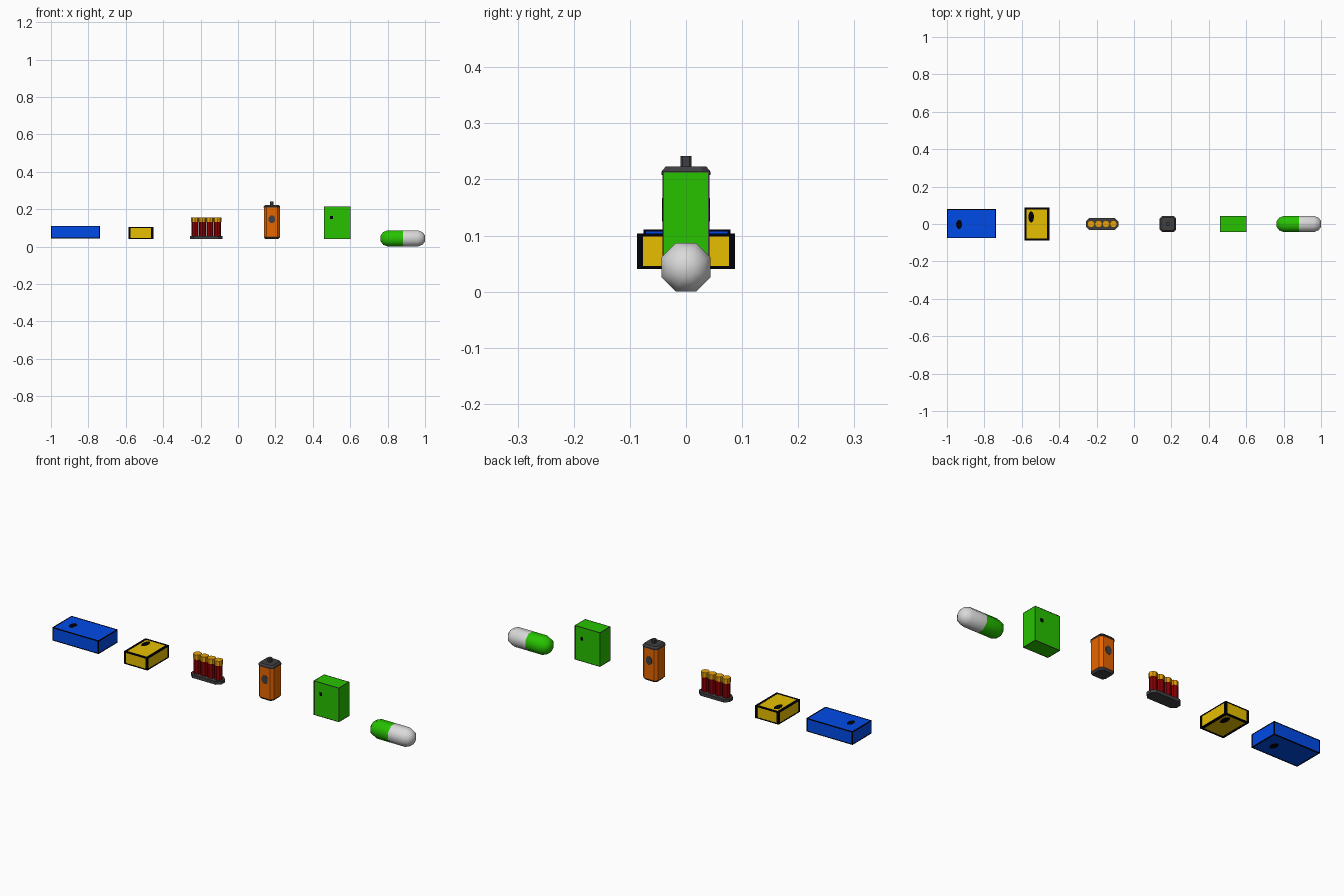
import bpy, bmesh, math
from mathutils import Matrix, Vector

if "Cube" in bpy.data.objects:
    bpy.data.objects.remove(bpy.data.objects["Cube"])


def mat(name, r, g, b):
    m = bpy.data.materials.new(name)
    m.diffuse_color = (r, g, b, 1)
    m.use_nodes = True
    m.node_tree.nodes["Principled BSDF"].inputs["Base Color"].default_value = m.diffuse_color
    return m


BLUE = mat("blue", 0.0, 0.07, 0.8)
NAVY = mat("near black", 0.0, 0.0, 0.003)
YELLOW = mat("yellow", 0.8, 0.52, 0.0)
RED = mat("dark red", 0.26, 0.0, 0.001)
BRASS = mat("brass", 0.8, 0.36, 0.004)
GREY = mat("dark grey", 0.05, 0.05, 0.055)
ORANGE = mat("orange", 0.85, 0.14, 0.0)
GREEN = mat("green", 0.02, 0.54, 0.0)
WHITE = mat("white", 0.7, 0.7, 0.7)


def finish(name, bm, *mats):
    bmesh.ops.recalc_face_normals(bm, faces=bm.faces)
    me = bpy.data.meshes.new(name)
    bm.to_mesh(me)
    bm.free()
    for m in mats:
        me.materials.append(m)
    ob = bpy.data.objects.new(name, me)
    bpy.context.collection.objects.link(ob)
    return ob


def add_box(bm, lo, hi):
    lo, hi = Vector(lo), Vector(hi)
    size = hi - lo
    bmesh.ops.create_cube(bm, size=1, matrix=Matrix.Translation((lo + hi) / 2)
                          @ Matrix.Diagonal((*size, 1)))


def loft(name, sections, *mats, rule=None):
    """Skin a list of closed point loops and cap both ends."""
    bm = bmesh.new()
    rings = [[bm.verts.new(p) for p in s] for s in sections]
    n = len(rings[0])
    for k, (a, b) in enumerate(zip(rings, rings[1:])):
        for i in range(n):
            f = bm.faces.new((a[i], a[(i + 1) % n], b[(i + 1) % n], b[i]))
            f.material_index = rule(k) if rule else 0
    for ring, k in ((rings[0], 0), (rings[-1], len(rings) - 2)):
        bm.faces.new(ring).material_index = rule(k) if rule else 0
    return finish(name, bm, *mats)


def cut_rect(cx, hx, hy, c, z):
    """Rectangle with chamfered corners, at height z."""
    pts = [(hx, hy - c), (hx - c, hy), (c - hx, hy), (-hx, hy - c),
           (-hx, c - hy), (c - hx, -hy), (hx - c, -hy), (hx, c - hy)]
    return [(cx + x, y, z) for x, y in pts]


def carton(name, lo, hi, colour, trim, tx, ty, tz):
    """Box with raised trim bars; t* is the trim width along each axis."""
    bm = bmesh.new()
    g = 0.0008
    add_box(bm, [v + g for v in lo], [v - g for v in hi])
    finish(name + "_body", bm, colour)
    bm = bmesh.new()
    t = (tx, ty, tz)
    for axis in range(3):
        u, v = [a for a in range(3) if a != axis]
        for su in (0, 1):
            for sv in (0, 1):
                a, b = list(lo), list(hi)
                for k, s in ((u, su), (v, sv)):
                    if s:
                        a[k] = hi[k] - t[k]
                    else:
                        b[k] = lo[k] + t[k]
                add_box(bm, a, b)
    finish(name + "_trim", bm, trim)


def spot(name, centre, rx, ry, axis, m, sides=12, depth=0.003):
    """Thin oval plate facing along z or y."""
    bm = bmesh.new()
    rot = Matrix.Rotation(math.pi / 2, 4, 'X') if axis == 'y' else Matrix()
    bmesh.ops.create_cone(bm, cap_ends=True, segments=sides, radius1=1, radius2=1, depth=depth,
                          matrix=Matrix.Translation(centre) @ rot @ Matrix.Diagonal((rx, ry, 1, 1))
                          @ Matrix.Rotation(math.pi / sides, 4, 'Z'))
    finish(name, bm, m)


# Blue box with an oval on top and bottom
carton("blue_box", (-1.0, -0.076, 0.044), (-0.738, 0.079, 0.111), BLUE, NAVY, 0.005, 0.005, 0.004)
spot("blue_box_top_spot", (-0.935, -0.002, 0.11), 0.016, 0.025, 'z', NAVY, depth=0.002)
spot("blue_box_bottom_spot", (-0.805, -0.002, 0.045), 0.016, 0.025, 'z', NAVY, depth=0.002)

# Yellow box with an oval on top and bottom
carton("yellow_box", (-0.586, -0.087, 0.04), (-0.453, 0.087, 0.104), YELLOW, NAVY, 0.012, 0.010, 0.006)
spot("yellow_box_top_spot", (-0.55, 0.038, 0.103), 0.015, 0.03, 'z', NAVY, depth=0.002)
spot("yellow_box_bottom_spot", (-0.49, 0.038, 0.041), 0.015, 0.03, 'z', NAVY, depth=0.002)

# Four shells on a clip
loft("shell_clip", [cut_rect(-0.17, 0.087, 0.033, 0.02, z) for z in (0.04, 0.056)], GREY)
for i in range(4):
    cx = -0.23 + i * 0.04
    prof = [(0.019, 0.05), (0.019, 0.13), (0.0205, 0.1301), (0.0205, 0.155)]
    loft(f"shell_{i + 1}",
         [[(cx + r * math.cos(a * math.pi / 4), r * math.sin(a * math.pi / 4), z)
           for a in range(8)] for r, z in prof],
         RED, BRASS, rule=lambda k: int(k > 0))

# Orange canister with grey caps, pin and discs
GX = 0.181
loft("canister_body", [cut_rect(GX, 0.0425, 0.0415, 0.013, z) for z in (0.05, 0.208)], ORANGE)
loft("canister_bottom_cap", [cut_rect(GX, 0.035, 0.034, 0.011, 0.04),
                             cut_rect(GX, 0.0425, 0.0415, 0.013, 0.05)], GREY)
loft("canister_top_cap", [cut_rect(GX, 0.0435, 0.0435, 0.013, 0.208),
                          cut_rect(GX, 0.0435, 0.0435, 0.013, 0.214),
                          cut_rect(GX, 0.036, 0.036, 0.011, 0.223)], GREY)
loft("canister_pin", [cut_rect(GX, 0.01, 0.01, 0.004, z) for z in (0.222, 0.242)], GREY)
for side, y in (("front", -0.0415), ("back", 0.0415)):
    spot(f"canister_{side}_disc", (GX, y, 0.146), 0.018, 0.023, 'y', GREY, 8)

# Tall green box with small marks
carton("green_box", (0.459, -0.042, 0.04), (0.602, 0.042, 0.215), GREEN, GREY, 0.0025, 0.0025, 0.0025)
spot("green_box_front_mark", (0.499, -0.0415, 0.156), 0.011, 0.012, 'y', NAVY, 4, 0.002)
spot("green_box_back_mark", (0.562, 0.0415, 0.156), 0.011, 0.012, 'y', NAVY, 4, 0.002)

# Two-colour capsule lying along x
half = [(0.0, 0.0435), (0.08, 0.0435), (0.105, 0.034), (0.1185, 0.016)]
prof = [(-d, r) for d, r in half[::-1]] + half[1:]
k8 = 1 / math.cos(math.pi / 8)
pill = loft("capsule",
            [[(0.8815 + d, r * k8 * math.cos((a + 0.5) * math.pi / 4),
               0.0435 + r * k8 * math.sin((a + 0.5) * math.pi / 4)) for a in range(8)]
             for d, r in prof],
            GREEN, WHITE, rule=lambda k: int(k >= 3))
for p in pill.data.polygons:
    p.use_smooth = True
